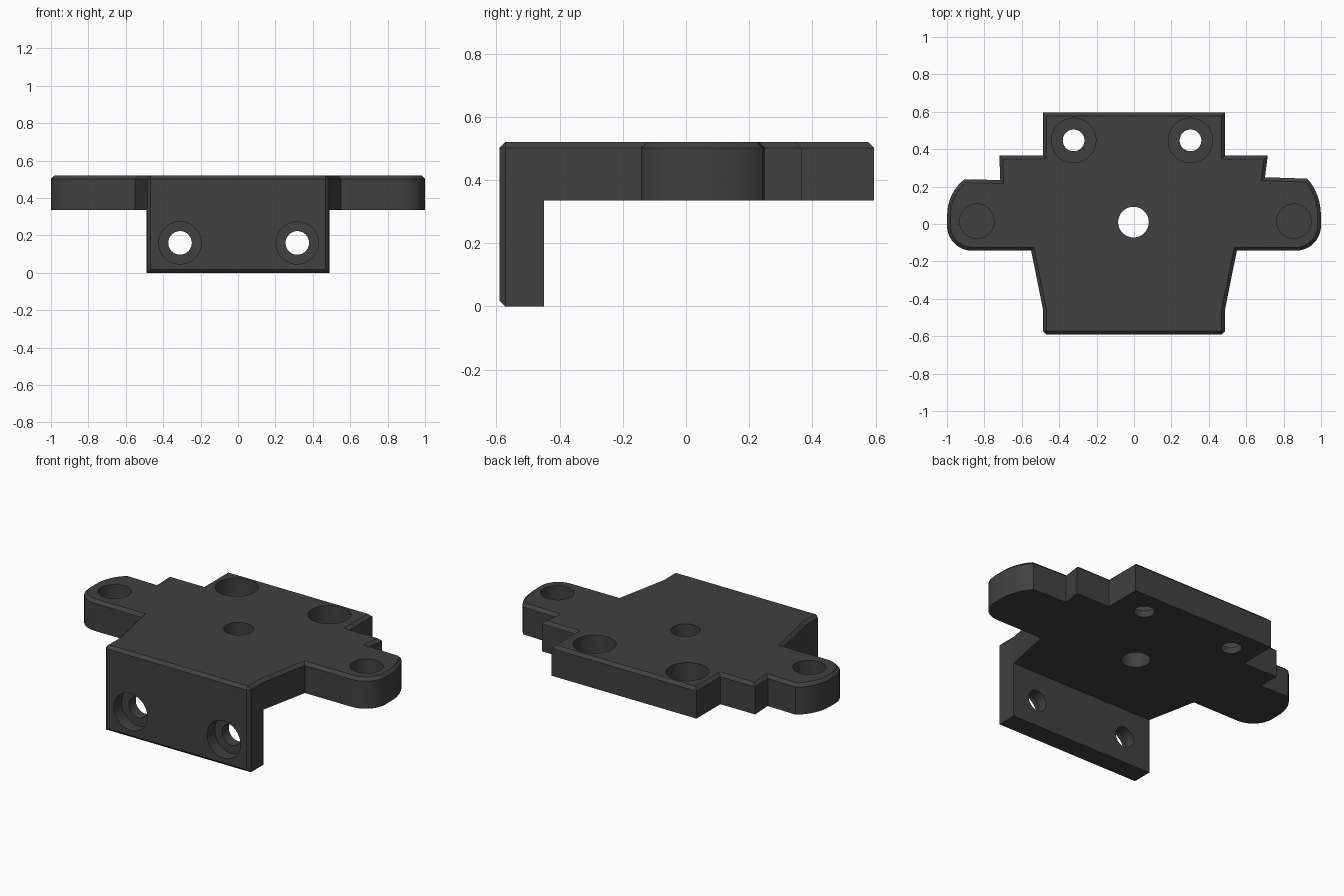
import bpy, bmesh, math

if "Cube" in bpy.data.objects:
    bpy.data.objects.remove(bpy.data.objects["Cube"])

TOP, UNDER, CH = 0.52, 0.335, 0.018

mat = bpy.data.materials.new("charcoal grey")
mat.diffuse_color = (0.052, 0.052, 0.052, 1)
mat.use_nodes = True
mat.node_tree.nodes["Principled BSDF"].inputs["Base Color"].default_value = mat.diffuse_color


def arc(cx, cy, rx, ry, a0, a1, n=10):
    """Points along an elliptical arc, angles in degrees."""
    out = []
    for i in range(n + 1):
        a = math.radians(a0 + (a1 - a0) * i / n)
        out.append((cx + rx * math.cos(a), cy + ry * math.sin(a)))
    return out


def new_object(name, bm):
    mesh = bpy.data.meshes.new(name)
    bm.to_mesh(mesh)
    bm.free()
    ob = bpy.data.objects.new(name, mesh)
    bpy.context.collection.objects.link(ob)
    return ob


# Plan outline, counter-clockwise from the front left corner
outline = [(-0.487, -0.59), (0.487, -0.59), (0.487, -0.455), (0.55, -0.143)]
outline += arc(0.865, -0.008, 0.135, 0.135, -90, 0)
outline += arc(0.82, 0.04, 0.18, 0.25, 8, 54, 7)
outline += [(0.70, 0.25), (0.715, 0.365), (0.487, 0.365), (0.487, 0.595),
            (-0.487, 0.595), (-0.487, 0.365), (-0.72, 0.365), (-0.715, 0.235)]
outline += arc(-0.80, 0.04, 0.20, 0.235, 122, 172, 7)
outline += arc(-0.865, -0.008, 0.135, 0.135, 180, 270)
outline += [(-0.55, -0.143), (-0.487, -0.455)]

# Bracket body: full height extrusion, chamfered on the top and front face
bm = bmesh.new()
base = bm.faces.new([bm.verts.new((x, y, 0)) for x, y in outline])
ext = bmesh.ops.extrude_face_region(bm, geom=[base])
for v in ext["geom"]:
    if isinstance(v, bmesh.types.BMVert):
        v.co.z = TOP
bmesh.ops.recalc_face_normals(bm, faces=bm.faces)


def chamfered(e):
    on_top = all(v.co.z > TOP - 0.001 for v in e.verts)
    on_front = all(v.co.y < -0.589 for v in e.verts)
    return on_top or on_front


bmesh.ops.bevel(bm, geom=[e for e in bm.edges if chamfered(e)], offset=CH,
                offset_type='OFFSET', segments=1, profile=0.5, affect='EDGES')
bracket = new_object("bracket", bm)
bracket.data.materials.append(mat)

cutters = []


def box_cutter(name, lo, hi):
    bm = bmesh.new()
    bmesh.ops.create_cube(bm, size=1)
    for v in bm.verts:
        for i in range(3):
            v.co[i] = lo[i] if v.co[i] < 0 else hi[i]
    cutters.append(new_object(name, bm))


def hole(name, x, p, r, start, end, axis='Z'):
    """Round cutter between start and end along an axis; p is y or z."""
    bm = bmesh.new()
    bmesh.ops.create_cone(bm, cap_ends=True, segments=48, radius1=r, radius2=r,
                          depth=end - start)
    ob = new_object(name, bm)
    mid = (start + end) / 2
    if axis == 'Z':
        ob.location = (x, p, mid)
    else:
        ob.location = (x, mid, p)
        ob.rotation_euler.x = math.pi / 2
    cutters.append(ob)


# Space behind the front wall and below the plate
box_cutter("underside_cutter", (-1.2, -0.45, -0.2), (1.2, 0.8, UNDER))
# Centre hole, blind ear pockets, counterbored plate holes and wall holes
hole("centre_hole", -0.003, 0.01, 0.082, 0.2, 0.7)
for x in (-0.84, 0.855):
    hole("ear_pocket", x, 0.015, 0.092, 0.38, 0.7)
for x in (-0.323, 0.302):
    hole("plate_hole", x, 0.447, 0.058, 0.2, 0.7)
    hole("plate_counterbore", x, 0.447, 0.119, 0.375, 0.7)
for x in (-0.31, 0.317):
    hole("wall_hole", x, 0.16, 0.063, -0.8, -0.3, 'Y')
    hole("wall_counterbore", x, 0.16, 0.113, -0.8, -0.515, 'Y')

for c in cutters:
    c.hide_render = True
    m = bracket.modifiers.new(c.name, 'BOOLEAN')
    m.operation, m.solver, m.object = 'DIFFERENCE', 'EXACT', c

# Bake the cuts and remove the cutters
bpy.context.view_layer.update()
dg = bpy.context.evaluated_depsgraph_get()
result = bpy.data.meshes.new_from_object(bracket.evaluated_get(dg))
bracket.modifiers.clear()
bracket.data = result
for c in cutters:
    bpy.data.objects.remove(c)
result.materials.clear()
result.materials.append(mat)
for p in result.polygons:
    p.material_index = 0

bpy.context.view_layer.objects.active = bracket
bracket.select_set(True)
bpy.ops.object.shade_smooth_by_angle(angle=math.radians(25))
